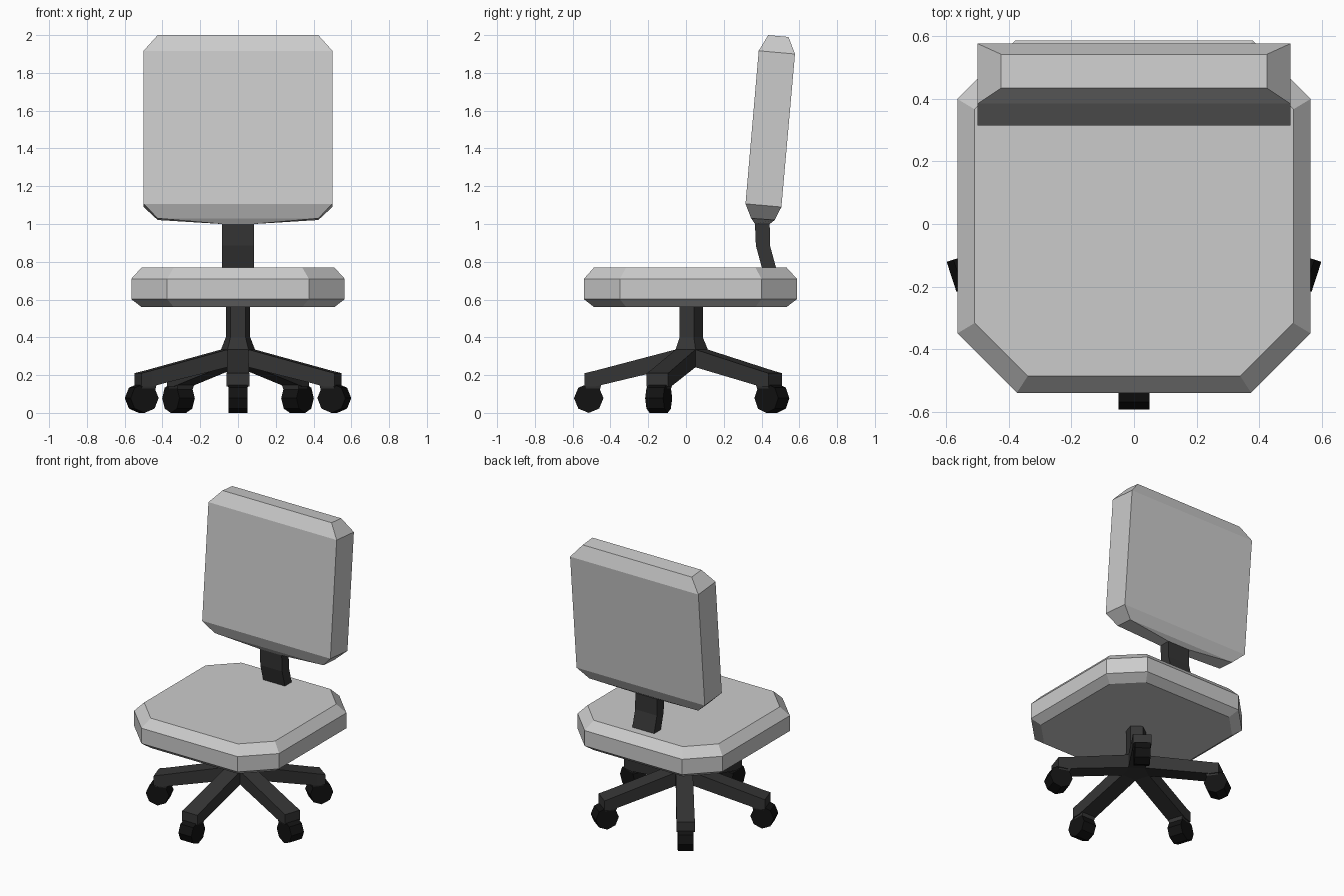
import bpy, bmesh
from math import sin, cos, pi, radians
from mathutils import Matrix, Vector

if "Cube" in bpy.data.objects:
    bpy.data.objects.remove(bpy.data.objects["Cube"])


def material(name, v):
    m = bpy.data.materials.new(name)
    m.diffuse_color = (v, v, v, 1)
    m.use_nodes = True
    m.node_tree.nodes["Principled BSDF"].inputs["Base Color"].default_value = m.diffuse_color
    return m


DARK = material("dark plastic", 0.035)
BLACK = material("black rubber", 0.006)
CENTRE_Y = 0.021  # axis of the five-armed base


def loft(name, rings, mat=None, matrix=Matrix()):
    """Skin a stack of equal-length rings and cap both ends."""
    bm = bmesh.new()
    vs = [[bm.verts.new(matrix @ Vector(p)) for p in r] for r in rings]
    n = len(rings[0])
    for a, b in zip(vs, vs[1:]):
        for i in range(n):
            j = (i + 1) % n
            bm.faces.new((a[i], a[j], b[j], b[i]))
    bm.faces.new(vs[0][::-1])
    bm.faces.new(vs[-1])
    bmesh.ops.recalc_face_normals(bm, faces=bm.faces)
    me = bpy.data.meshes.new(name)
    bm.to_mesh(me)
    bm.free()
    ob = bpy.data.objects.new(name, me)
    bpy.context.collection.objects.link(ob)
    if mat:
        me.materials.append(mat)
    return ob


def rect(hx, y0, z0, y1, z1):
    return [(-hx, y0, z0), (hx, y0, z0), (hx, y1, z1), (-hx, y1, z1)]


# Seat cushion: chamfered octagon
def seat_ring(half, z):
    right = half
    return [(x, y, z) for x, y in right] + [(-x, y, z) for x, y in reversed(right)]


outer = [(0.375, -0.54), (0.565, -0.35), (0.565, 0.40), (0.38, 0.587)]
inner = [(0.34, -0.487), (0.51, -0.317), (0.51, 0.367), (0.347, 0.532)]
loft("seat", [seat_ring(inner, 0.56), seat_ring(outer, 0.602),
              seat_ring(outer, 0.71), seat_ring(inner, 0.77)])

# Backrest: tilted chamfered cushion, tapering under to the support
loft("backrest", [rect(0.085, 0.365, 1.0, 0.443, 1.0),
                  rect(0.425, 0.345, 1.03, 0.47, 1.021),
                  rect(0.5, 0.315, 1.107, 0.505, 1.09),
                  rect(0.5, 0.385, 1.917, 0.577, 1.90),
                  rect(0.425, 0.435, 2.0, 0.543, 1.99)])

# Bent backrest support
loft("back_support", [rect(0.085, 0.415, 0.72, 0.49, 0.72),
                      rect(0.085, 0.37, 0.885, 0.445, 0.885),
                      rect(0.085, 0.365, 1.005, 0.443, 1.005)], DARK)


# Five-sided column with flared hub
def pentagon(r, z):
    return [(r * cos(pi / 2 + i * 2 * pi / 5),
             CENTRE_Y + r * sin(pi / 2 + i * 2 * pi / 5), z) for i in range(5)]


loft("column", [pentagon(0.094, 0.243), pentagon(0.094, 0.337),
                pentagon(0.068, 0.40), pentagon(0.068, 0.58)], DARK)

# Five legs, each with a caster socket and wheel, built pointing to -y
for k in range(5):
    m = Matrix.Translation((0, CENTRE_Y, 0)) @ Matrix.Rotation(radians(72 * k), 4, 'Z')
    loft(f"leg_{k + 1}", [rect(0.055, -0.07, 0.243, -0.07, 0.337),
                          rect(0.058, -0.50, 0.14, -0.50, 0.224),
                          rect(0.06, -0.558, 0.14, -0.558, 0.21)], DARK, m)
    loft(f"caster_socket_{k + 1}", [rect(0.045, -0.545, 0.11, -0.48, 0.11),
                                    rect(0.055, -0.556, 0.15, -0.47, 0.15)], DARK, m)
    loft(f"wheel_{k + 1}", [[(x, -0.536 + 0.078 * cos(i * pi / 4),
                              0.078 + 0.078 * sin(i * pi / 4)) for i in range(8)]
                            for x in (-0.05, 0.05)], BLACK, m)
